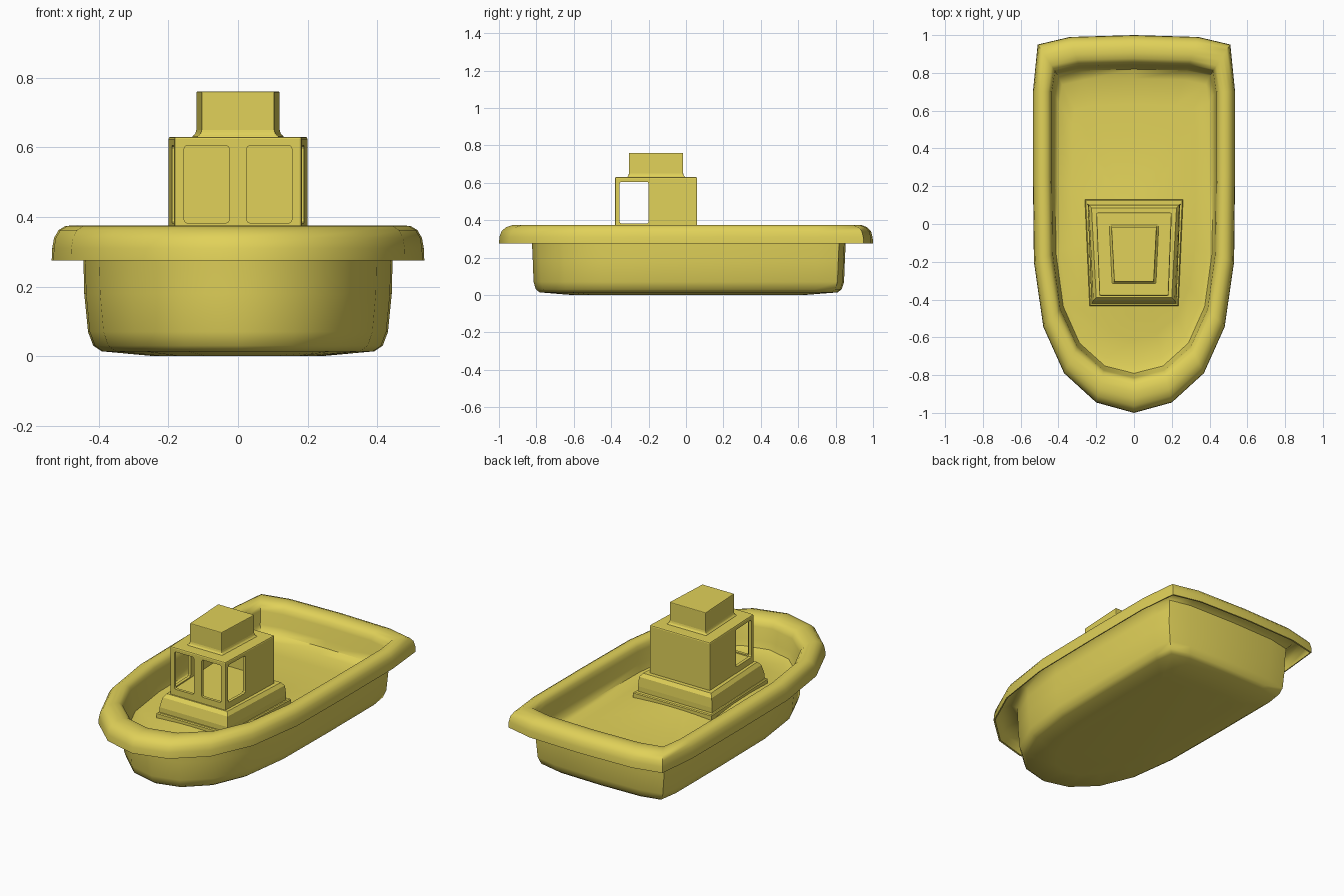
import bpy, bmesh, math

if "Cube" in bpy.data.objects:
    bpy.data.objects.remove(bpy.data.objects["Cube"])

mat = bpy.data.materials.new("yellow_plastic")
mat.diffuse_color = (0.75, 0.64, 0.1, 1)
mat.use_nodes = True
mat.node_tree.nodes["Principled BSDF"].inputs["Base Color"].default_value = mat.diffuse_color


def loft(name, rings, smooth=None, cap_start=True, cap_end=True):
    """Skin a list of closed rings of equal length."""
    bm = bmesh.new()
    rows = [[bm.verts.new(p) for p in r] for r in rings]
    n = len(rows[0])
    for a, b in zip(rows, rows[1:]):
        for i in range(n):
            j = (i + 1) % n
            bm.faces.new((a[i], a[j], b[j], b[i]))
    if cap_start:
        bm.faces.new(rows[0][::-1])
    if cap_end:
        bm.faces.new(rows[-1])
    bmesh.ops.recalc_face_normals(bm, faces=bm.faces)
    me = bpy.data.meshes.new(name)
    bm.to_mesh(me)
    bm.free()
    me.materials.append(mat)
    ob = bpy.data.objects.new(name, me)
    bpy.context.collection.objects.link(ob)
    if smooth:
        bpy.ops.object.select_all(action='DESELECT')
        ob.select_set(True)
        bpy.context.view_layer.objects.active = ob
        bpy.ops.object.shade_smooth_by_angle(angle=math.radians(smooth))
    return ob


def taper_ring(z, xb, xf, yf, yb):
    """Four-sided ring, narrower at the front."""
    return [(-xf, yf, z), (xf, yf, z), (xb, yb, z), (-xb, yb, z)]


def box(name, x0, x1, y0, y1, z0, z1):
    return loft(name, [[(x0, y0, z), (x1, y0, z), (x1, y1, z), (x0, y1, z)] for z in (z0, z1)])


def bevel(ob, width, segments=2):
    m = ob.modifiers.new("bevel", 'BEVEL')
    m.width, m.segments = width, segments
    m.limit_method = 'ANGLE'


# Half outlines of the rim, bow to stern
outer = [(0, -1), (.2, -.945), (.37, -.79), (.48, -.545), (.53, -.2), (.535, .25),
         (.535, .7), (.51, .95), (.34, .99), (0, 1)]
inner = [(0, -.815), (.16, -.775), (.3, -.65), (.39, -.45), (.43, -.16), (.435, .25),
         (.435, .7), (.418, .81), (.29, .838), (0, .845)]


def mirror(half):
    return half + [(-x, y) for x, y in half[-2:0:-1]]


O, I = mirror(outer), mirror(inner)


def rim_ring(t, z):
    return [(a[0] + (b[0] - a[0]) * t, a[1] + (b[1] - a[1]) * t, z) for a, b in zip(I, O)]


def hull_ring(sx, sy, z):
    return [(x * sx, y * sy, z) for x, y in I]


def deck_z(x, y):
    return .19 + .05 * math.exp(-((y + .15) / .38) ** 2 - (x / .38) ** 2)


def deck_ring(s):
    return [(x * s, y * s, deck_z(x * s, y * s)) for x, y in I]


# Hull: bottom, side wall, hollow overhanging lip, inner wall, domed deck
rings = [hull_ring(.55, .75, 0), hull_ring(.9, .96, .014), hull_ring(.955, .985, .03),
         hull_ring(.99, 1, .07), hull_ring(1.015, 1.005, .18), hull_ring(1.02, 1.01, .27),
         hull_ring(1.025, 1.015, .325)]
rings += [rim_ring(t, z) for t, z in
          [(.35, .35), (.65, .345), (.86, .32), (.94, .275), (1, .275), (.985, .31),
           (.93, .34), (.8, .362), (.6, .374), (.4, .375), (.2, .37), (.06, .352), (0, .325)]]
rings += [hull_ring(.985, .985, .25), hull_ring(.96, .97, .21)]
rings += [deck_ring(s) for s in (.91, .75, .6, .45, .3, .15, .03)]
loft("hull", rings, smooth=50)

# Stepped cabin base
loft("cabin_step", [taper_ring(.15, .26, .235, -.435, .13),
                    taper_ring(.235, .26, .235, -.435, .13),
                    taper_ring(.24, .255, .23, -.43, .125)])
base = loft("cabin_base", [taper_ring(.2, .245, .225, -.42, .105),
                           taper_ring(.27, .245, .225, -.42, .105),
                           taper_ring(.325, .24, .215, -.405, .1),
                           taper_ring(.345, .225, .2, -.388, .085)])

# Hollow cabin with window openings
cabin = loft("cabin", [taper_ring(z, .2, .183, -.38, .06) for z in (.3, .63)])
bevel(cabin, .007)
cutters = [loft("cabin_interior_cutter",
                [taper_ring(z, .182, .166, -.363, .04) for z in (.375, .61)]),
           box("side_window_cutter", -.3, .3, -.355, -.2, .382, .605)]
for s in (-1, 1):
    cutters.append(box("front_window_cutter", *sorted((s * .025, s * .155)),
                       -.5, -.3, .382, .605))
for c in cutters:
    if "window" in c.name:
        bevel(c, .01)
    c.hide_render = True
    c.hide_set(True)
    m = cabin.modifiers.new("cut", 'BOOLEAN')
    m.operation, m.solver, m.object = 'DIFFERENCE', 'EXACT', c

# Funnel block on the roof, with a small flare at its foot
funnel = loft("funnel", [taper_ring(.622, .136, .121, -.32, .0),
                         taper_ring(.632, .13, .115, -.314, -.005),
                         taper_ring(.638, .123, .108, -.308, -.012),
                         taper_ring(.65, .12, .105, -.305, -.015),
                         taper_ring(.76, .12, .105, -.305, -.015)])
bevel(funnel, .004)
